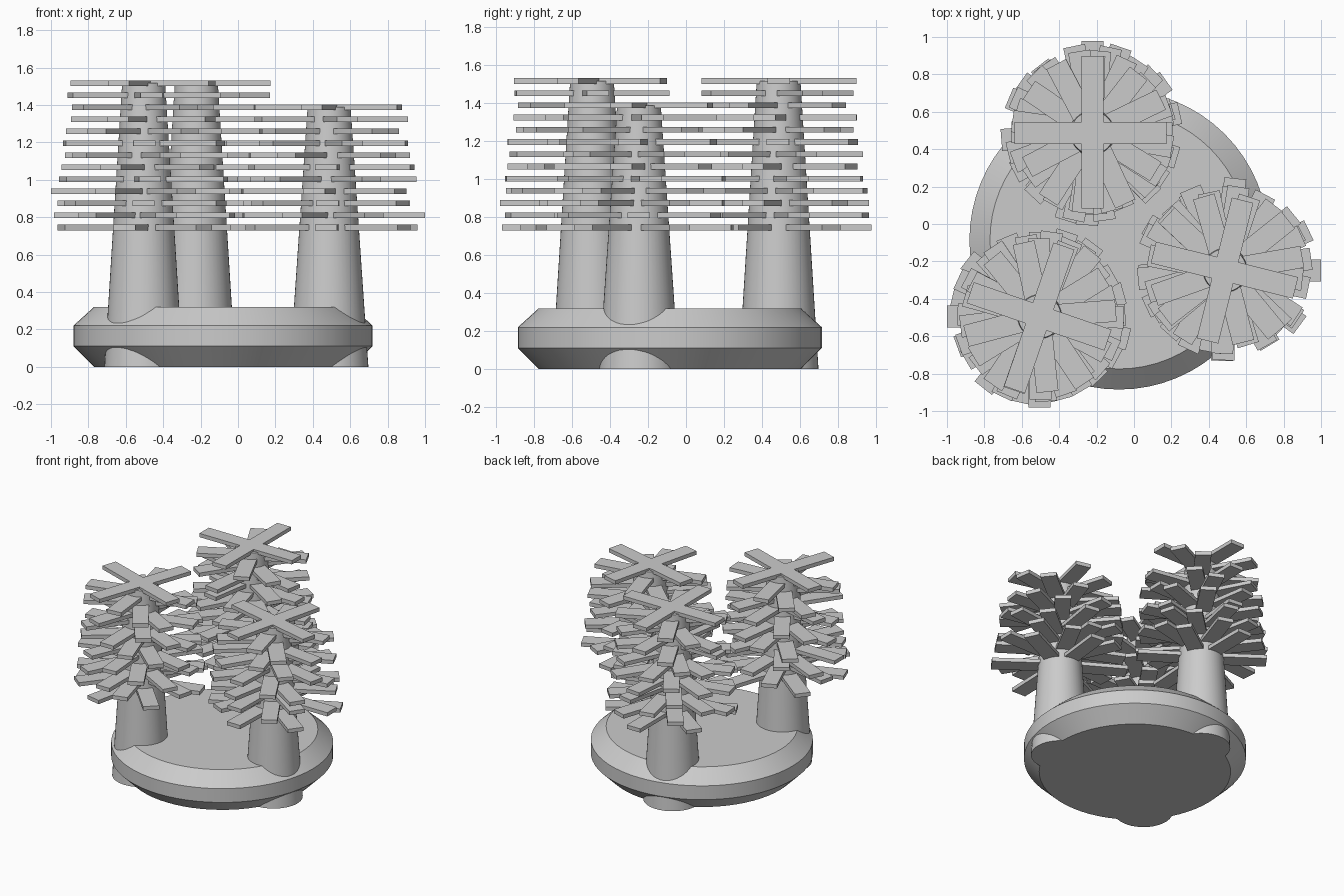
import bpy, bmesh, math, random
from mathutils import Matrix, Vector

if "Cube" in bpy.data.objects:
    bpy.data.objects.remove(bpy.data.objects["Cube"])

random.seed(4)
CX, CY = -0.08, -0.085


def finish(bm, name, smooth=False):
    bmesh.ops.recalc_face_normals(bm, faces=bm.faces)
    me = bpy.data.meshes.new(name)
    bm.to_mesh(me)
    bm.free()
    ob = bpy.data.objects.new(name, me)
    bpy.context.collection.objects.link(ob)
    if smooth:
        bpy.context.view_layer.objects.active = ob
        ob.select_set(True)
        bpy.ops.object.shade_smooth_by_angle(angle=math.radians(25))
        ob.select_set(False)
    return ob


def lathe(name, x, y, profile, sides):
    """Closed solid of revolution from (radius, z) points."""
    bm = bmesh.new()
    rings = []
    for r, z in profile:
        rings.append([bm.verts.new((x + r * math.cos(2 * math.pi * k / sides),
                                    y + r * math.sin(2 * math.pi * k / sides), z))
                      for k in range(sides)])
    for a, b in zip(rings, rings[1:]):
        for k in range(sides):
            n = (k + 1) % sides
            bm.faces.new((a[k], a[n], b[n], b[k]))
    bm.faces.new(rings[0])
    bm.faces.new(rings[-1])
    return finish(bm, name, True)


def add_arm(bm, x, y, z, angle, length):
    """Flat plank running outward from the trunk axis."""
    m = (Matrix.Translation((x, y, z)) @ Matrix.Rotation(angle, 4, 'Z')
         @ Matrix.Translation((length / 2, 0, 0))
         @ Matrix.Diagonal(Vector((length, 0.118, 0.03, 1))))
    bmesh.ops.create_cube(bm, size=1, matrix=m)


# Chamfered round base
lathe("base", CX, CY, [(0.69, 0), (0.80, 0.11), (0.80, 0.22), (0.69, 0.32)], 64)

# Name, direction from base centre, number of plank layers, top layer rotation
trees = [("left_tree", 224, 13, -19), ("back_tree", 104, 13, 0),
         ("right_tree", -16, 11, -14)]
# Layers that reach the outer limits: (tree, layer) -> rotation, arm length
reach = {("right_tree", 1): (0, 0.513), ("left_tree", 3): (180, 0.496),
         ("back_tree", 0): (90, 0.49), ("left_tree", 2): (270, 0.485)}

for name, direction, layers, top_rot in trees:
    a = math.radians(direction)
    x, y = CX + 0.59 * math.cos(a), CY + 0.59 * math.sin(a)
    top = 0.745 + (layers - 1) * 0.0643

    # Tapered trunk
    lathe(name + "_trunk", x, y, [(0.21, 0), (0.115, top)], 48)

    # Stacked layers of flat branches, fewer and shorter towards the top
    bm = bmesh.new()
    for i in range(layers):
        t = i / (layers - 1)
        count = round(6 - 2 * t)
        rot = top_rot + (layers - 1 - i) * 28
        base_len = 0.485 - 0.08 * t
        fixed = reach.get((name, i))
        if fixed:
            rot = fixed[0]
        for k in range(count):
            jitter = random.uniform(-6, 6) if i < layers - 1 else 0
            length = base_len * random.uniform(0.95, 1.03)
            if fixed and k == 0:
                jitter, length = 0, fixed[1]
            ang = math.radians(rot + 360 * k / count + jitter)
            add_arm(bm, x, y, 0.745 + i * 0.0643, ang, length)
    finish(bm, name + "_branches")
